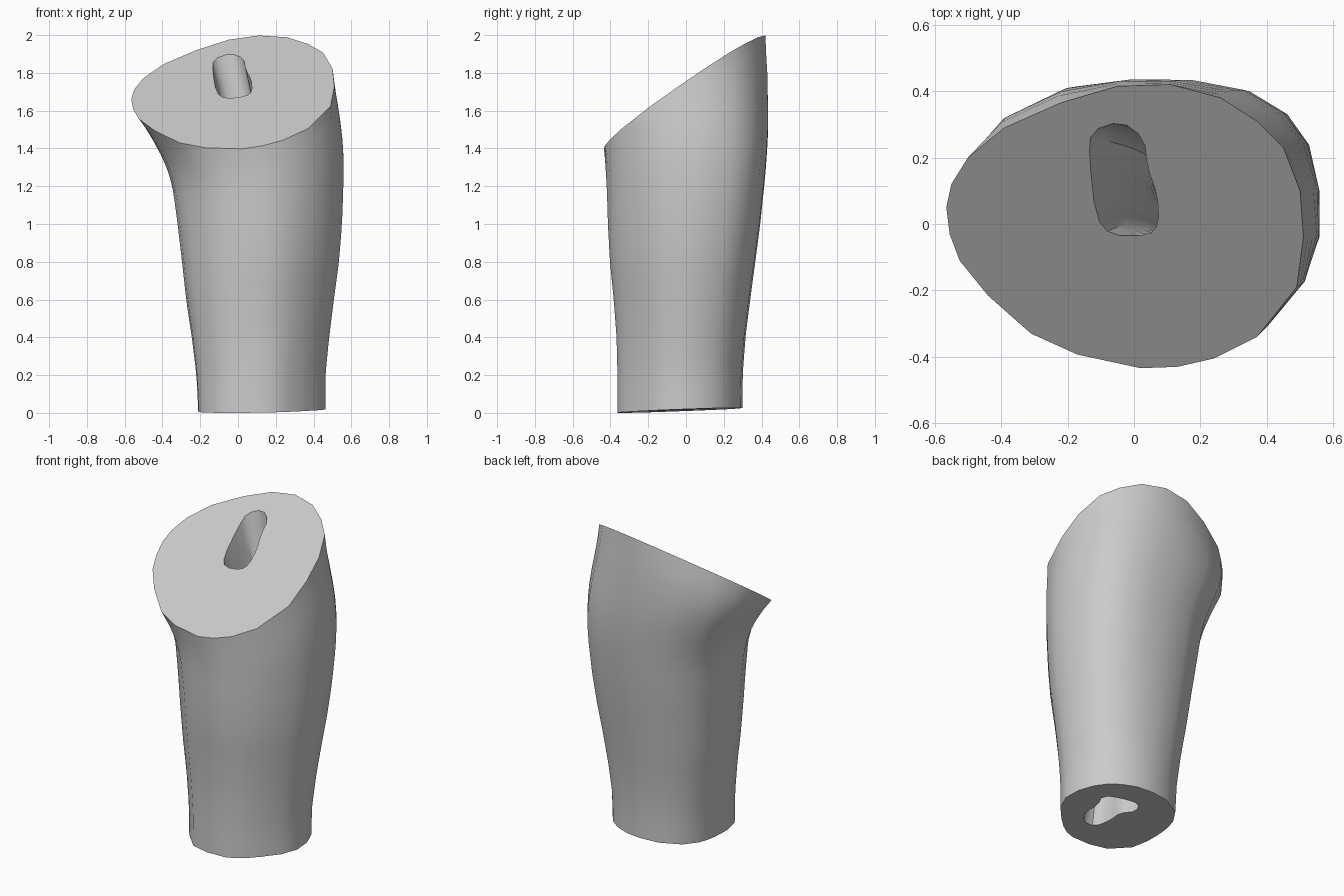
import bpy, bmesh, math
from mathutils import Vector

cube = bpy.data.objects.get("Cube")
if cube:
    bpy.data.objects.remove(cube, do_unlink=True)

flesh = bpy.data.materials.new("neutral grey")
flesh.use_nodes = True
grey = (0.6, 0.6, 0.6, 1)
flesh.diffuse_color = grey
flesh.node_tree.nodes["Principled BSDF"].inputs["Base Color"].default_value = grey

# Body profile: height, left edge, right edge, front edge, back edge
PROFILE = [
    (0.0, -.21, .465, -.365, .298), (0.2, -.22, .465, -.365, .30),
    (0.4, -.245, .485, -.37, .315), (0.6, -.275, .51, -.385, .34),
    (0.8, -.297, .537, -.405, .367), (1.0, -.32, .553, -.415, .393),
    (1.2, -.345, .56, -.418, .414), (1.3, -.372, .56, -.42, .423),
    (1.4, -.415, .558, -.422, .43), (1.5, -.465, .548, -.425, .435),
    (1.6, -.52, .532, -.425, .435), (1.8, -.56, .492, -.425, .428),
    (2.0, -.56, .47, -.425, .41)]

# Outline of the slanted upper cut
RIM = [(.51, -.04), (.5, .1), (.45, .23), (.37, .31), (.26, .38), (.11, .42),
       (-.05, .415), (-.22, .365), (-.39, .29), (-.5, .2), (-.55, .12),
       (-.565, .05), (-.555, -.03), (-.525, -.11), (-.44, -.215), (-.31, -.33),
       (-.17, -.393), (.02, -.434), (.13, -.43), (.24, -.405), (.37, -.34),
       (.49, -.19)]

# Fullness between the main axes, at the base and near the cut, by quadrant
FULLNESS = {(True, True): (.01, .11), (False, True): (.07, .09),
            (False, False): (.11, -.01), (True, False): (-.1, -.03)}

# Canal mouths, in matching order
UPPER_MOUTH = [(-.135, .2), (-.115, .02), (-.07, -.035), (.045, -.035), (.075, 0),
               (.07, .09), (.04, .17), (.03, .26), (-.04, .31), (-.13, .28)]
LOWER_MOUTH = [(.05, .08), (.115, .005), (.105, -.085), (.13, -.19), (.215, -.2),
               (.275, -.115), (.265, -.01), (.31, .09), (.21, .135), (.085, .155)]


def upper_plane(x, y):
    return 1.695 + .69 * y + .12 * x


def lower_plane(x, y):
    return .014 + .015 * (x - .13) + .037 * (y + .03)


def extents(z):
    for low, high in zip(PROFILE, PROFILE[1:]):
        if z <= high[0]:
            f = max(0, (z - low[0]) / (high[0] - low[0]))
            return [a + (b - a) * f for a, b in zip(low[1:], high[1:])]
    return PROFILE[-1][1:]


def body_point(angle, z):
    x0, x1, y0, y1 = extents(z)
    c, s = math.cos(angle), math.sin(angle)
    base, top = FULLNESS[c > 0, s > 0]
    f = min(1, max(0, z / 1.3))
    full = 1 + (base + (top - base) * f) * math.sin(2 * angle) ** 2
    return Vector(((x0 + x1) / 2 + (x1 - x0) / 2 * c * full,
                   (y0 + y1) / 2 + (y1 - y0) / 2 * s * full))


def body_ring(t):
    ring = []
    for x, y in RIM:
        angle = math.atan2(y / .43, (x + .03) / .535)
        top = upper_plane(x, y)
        base = lower_plane(*body_point(angle, 0))
        z = base + t * (top - base)
        # The flare towards the cut grows only near the rim
        flare = Vector((x, y)) - body_point(angle, top)
        p = body_point(angle, z) + flare * t ** 8
        ring.append((p.x, p.y, z))
    return ring


def rounded(points):
    # Cut each corner once to soften the outline
    result = []
    for i, p in enumerate(points):
        q = points[(i + 1) % len(points)]
        result += [p.lerp(q, .25), p.lerp(q, .75)]
    return result


def canal_ring(t):
    bend = 4 * t * (1 - t)
    pts = rounded([Vector(b).lerp(Vector(a), t) for a, b in zip(UPPER_MOUTH, LOWER_MOUTH)])
    centre = sum(pts, Vector((0, 0))) / len(pts)
    ring = []
    for p in pts:
        q = centre + (p - centre) * (1 - .15 * bend) + Vector((.05, .03)) * bend
        low, high = lower_plane(*q), upper_plane(*q)
        ring.append((q.x, q.y, low + t * (high - low)))
    return ring


def loft(bm, rings):
    rows = [[bm.verts.new(p) for p in ring] for ring in rings]
    for low, high in zip(rows, rows[1:]):
        for i in range(len(low)):
            j = (i + 1) % len(low)
            bm.faces.new((low[i], low[j], high[j], high[i]))
    return rows[0], rows[-1]


def loop_edges(bm, loop):
    return [bm.edges.get((loop[i - 1], loop[i])) for i in range(len(loop))]


bm = bmesh.new()
STEPS = 20
outer = loft(bm, [body_ring(i / STEPS) for i in range(STEPS + 1)])
inner = loft(bm, [canal_ring(i / 14) for i in range(15)])

# Flat cut ends, each with the canal mouth left open
for skin, canal, normal in zip(outer, inner, ((0, 0, -1), (-.12, -.69, 1))):
    bmesh.ops.triangle_fill(bm, edges=loop_edges(bm, skin) + loop_edges(bm, canal),
                            use_beauty=True, normal=Vector(normal).normalized())
bmesh.ops.recalc_face_normals(bm, faces=bm.faces[:])

mesh = bpy.data.meshes.new("limb_section")
bm.to_mesh(mesh)
bm.free()
mesh.materials.append(flesh)
limb = bpy.data.objects.new("limb_section", mesh)
bpy.context.collection.objects.link(limb)

bpy.ops.object.select_all(action='DESELECT')
limb.select_set(True)
bpy.context.view_layer.objects.active = limb
bpy.ops.object.shade_smooth_by_angle(angle=math.radians(35))
